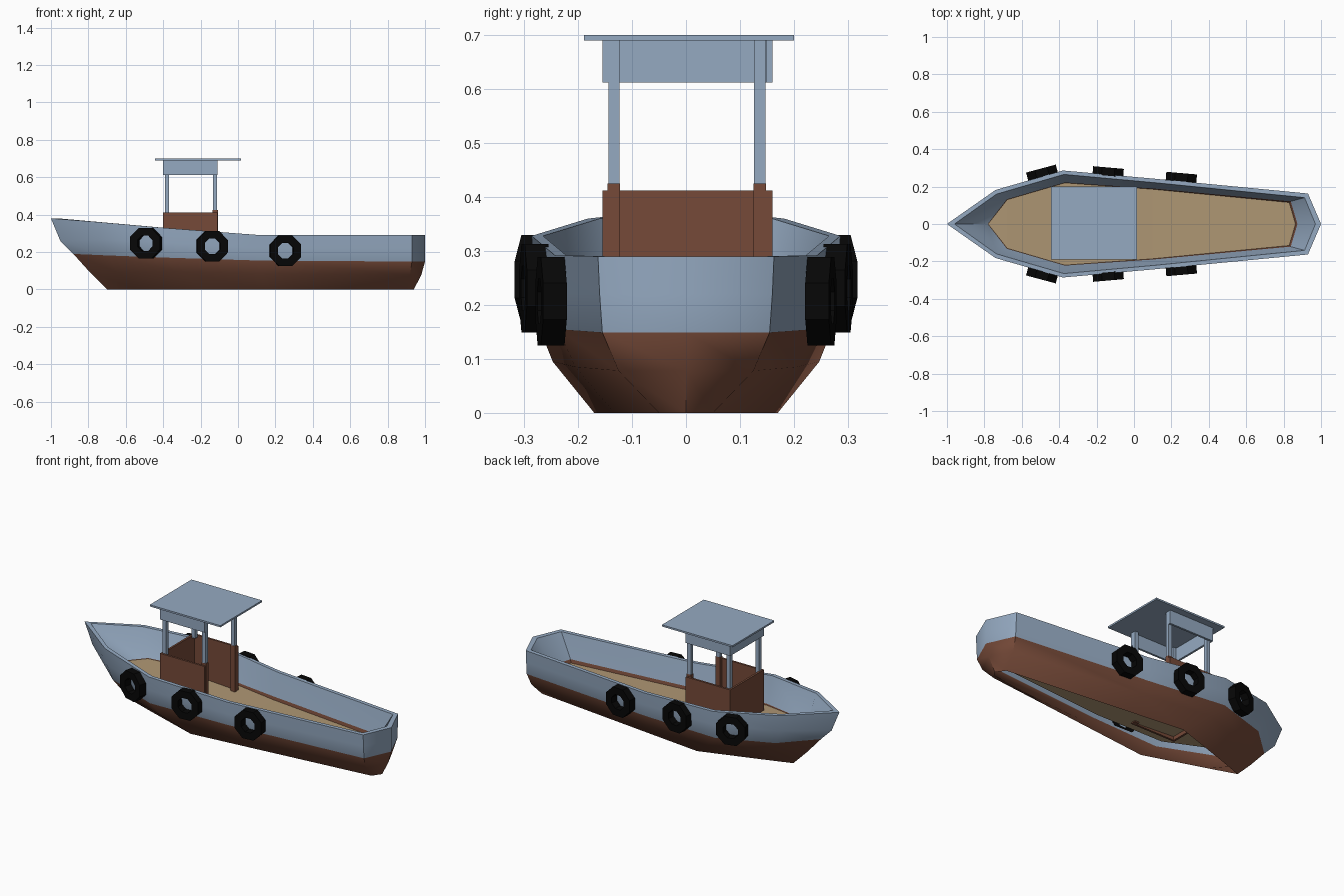
import bpy, bmesh, math

if "Cube" in bpy.data.objects:
    bpy.data.objects.remove(bpy.data.objects["Cube"])


def mat(name, rgb):
    m = bpy.data.materials.new(name)
    m.diffuse_color = (*rgb, 1)
    m.use_nodes = True
    m.node_tree.nodes["Principled BSDF"].inputs["Base Color"].default_value = m.diffuse_color
    return m


BLUE = mat("grey_blue_paint", (0.30, 0.40, 0.535))
BROWN = mat("red_brown_paint", (0.18, 0.068, 0.04))
TAN = mat("tan_deck", (0.43, 0.31, 0.175))
BLACK = mat("black_rubber", (0.002, 0.002, 0.002))


def make(name, verts, faces, mats, idx=None, smooth=None):
    me = bpy.data.meshes.new(name)
    me.from_pydata(verts, [], faces)
    for m in mats:
        me.materials.append(m)
    if idx:
        for p, i in zip(me.polygons, idx):
            p.material_index = i
    bm = bmesh.new()
    bm.from_mesh(me)
    bmesh.ops.recalc_face_normals(bm, faces=bm.faces)
    bm.to_mesh(me)
    bm.free()
    ob = bpy.data.objects.new(name, me)
    bpy.context.collection.objects.link(ob)
    if smooth:
        bpy.ops.object.select_all(action='DESELECT')
        ob.select_set(True)
        bpy.context.view_layer.objects.active = ob
        bpy.ops.object.shade_smooth_by_angle(angle=math.radians(smooth))
    return ob


def box(name, x0, x1, y0, y1, z0, z1, m):
    v = [(x, y, z) for x in (x0, x1) for y in (y0, y1) for z in (z0, z1)]
    f = [(0, 1, 3, 2), (4, 6, 7, 5), (0, 4, 5, 1), (2, 3, 7, 6), (0, 2, 6, 4), (1, 5, 7, 3)]
    return make(name, v, f, [m])


# Hull shell: half rings bow to stern, from the open keel up over the rail and down to the deck
keel = [(-.70, 0, 0), (-.54, .055, 0), (-.19, .17, 0), (.15, .133, 0), (.905, .05, 0), (.94, 0, 0)]
chine = [(-.79, 0, .09), (-.64, .125, .09), (-.31, .247, .095), (.12, .205, .085), (.92, .125, .078), (.98, 0, .078)]
water = [(-.88, 0, .19), (-.70, .167, .182), (-.38, .277, .17), (.1, .237, .155), (.93, .155, .149), (1, 0, .149)]
side = [(-.95, 0, .26), (-.73, .178, .265), (-.38, .283, .25), (.1, .24, .22), (.93, .16, .22), (1, 0, .22)]
top = [(-1, 0, .38), (-.74, .182, .36), (-.38, .286, .328), (.1, .243, .292), (.93, .163, .29), (1, 0, .29)]
rail = [(-.96, 0, .38), (-.735, .16, .36), (-.375, .265, .328), (.1, .222, .292), (.912, .141, .29), (.97, 0, .29)]
foot = [(-.782, 0, .205), (-.68, .132, .2), (-.37, .222, .178), (.1, .19, .16), (.838, .121, .155), (.874, 0, .155)]
floor = [(-.78, 0, .203), (-.678, .13, .198), (-.37, .22, .17), (.1, .186, .142), (.83, .115, .137), (.863, 0, .137)]


def full(half):
    return half + [(x, -y, z) for x, y, z in half[-2:0:-1]]


rings = [full(r) for r in (keel, chine, water, side, top, rail, foot, floor)]
n = len(rings[0])
verts = [p for r in rings for p in r]
band = [1, 1, 0, 0, 0, 0, 1]            # colour of each band between rings
faces, idx = [], []
for r in range(len(rings) - 1):
    for i in range(n):
        j = (i + 1) % n
        faces.append((r * n + i, r * n + j, (r + 1) * n + j, (r + 1) * n + i))
        idx.append(band[r])
make("hull", verts, faces, [BLUE, BROWN], idx, smooth=48)
# Deck: strips across the hull that fall gently towards the stern
make("deck", full(floor), [(0, 1, 9), (1, 2, 8, 9), (2, 3, 7, 8), (3, 4, 6, 7), (4, 5, 6)], [TAN])


# Cabin: three sided lower walls and upper header, open towards the stern
def u_walls(name, z0, z1, m):
    t, a, b = .012, -.155, .16
    o = [(-.11, a), (-.40, a), (-.40, b), (-.11, b)]
    i = [(-.11, a + t), (-.40 + t, a + t), (-.40 + t, b - t), (-.11, b - t)]
    v = [(x, y, z) for z in (z0, z1) for x, y in o + i]
    f = []
    for k in range(3):
        f += [(k, k + 1, k + 9, k + 8), (k + 4, k + 12, k + 13, k + 5),
              (k, k + 4, k + 5, k + 1), (k + 8, k + 9, k + 13, k + 12)]
    f += [(0, 8, 12, 4), (3, 7, 15, 11)]
    make(name, v, f, [m])


u_walls("cabin_wall", .15, .412, BROWN)
u_walls("cabin_header", .612, .691, BLUE)
for y0, y1, tag in ((-.144, -.123, "front"), (.126, .147, "back")):
    box(f"bow_post_{tag}", -.390, -.368, y0, y1, .40, .69, BLUE)
    box(f"stern_post_{tag}", -.134, -.111, y0, y1, .42, .69, BLUE)
    box(f"door_post_{tag}", -.136, -.108, y0 - .001, y1 + .001, .148, .425, BROWN)
box("roof", -.443, .017, -.189, .2, .69, .70, BLUE)

# Tyre fenders: octagonal lathed rings hung square to the hull side
PROFILE = [(.045, -.022), (.045, .022), (.089, .022), (.089, -.022)]


def tyre(name, x, y, z, angle):
    v, f, k = [], [], len(PROFILE)
    for a in range(8):
        t = (a + .5) * math.pi / 4
        v += [(r * math.cos(t), d, r * math.sin(t)) for r, d in PROFILE]
        for q in range(k):
            b, p = (a + 1) % 8, (q + 1) % k
            f.append((a * k + q, a * k + p, b * k + p, b * k + q))
    ob = make(name, v, f, [BLACK])
    ob.location = (x, y, z)
    ob.rotation_euler[2] = math.radians(angle)


for k, (x, y, z, a) in enumerate([(-.492, .275, .247, 15), (-.138, .280, .231, -5), (.253, .250, .207, -5)]):
    for s, tag in ((-1, "front"), (1, "back")):
        tyre(f"tyre_{tag}_{k + 1}", x, s * y, z, s * a)
